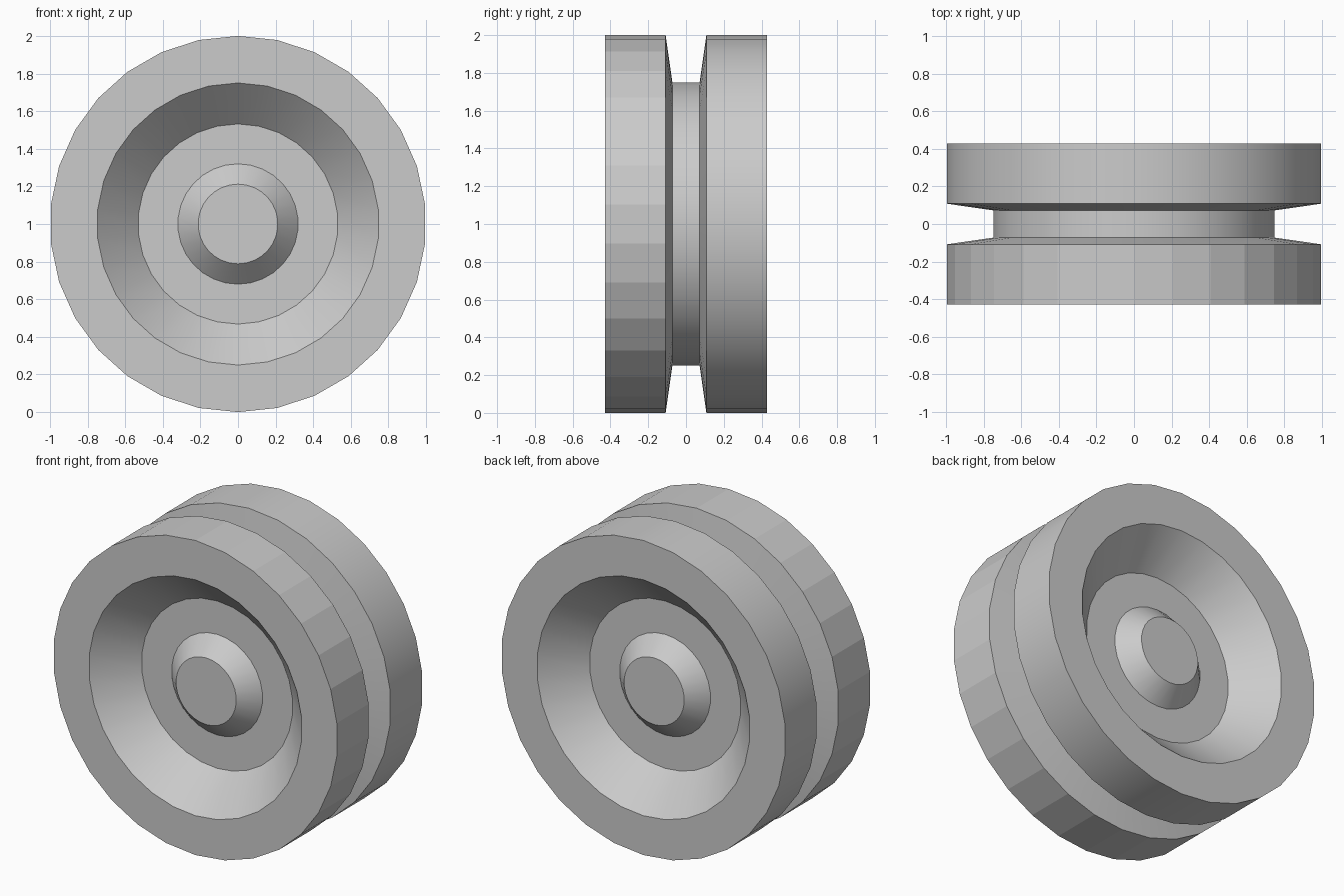
import bpy, bmesh
from math import sin, cos, tau, radians

if "Cube" in bpy.data.objects:
    bpy.data.objects.remove(bpy.data.objects["Cube"])

SIDES = 30
CENTRE_Z = 1.0

# Half profile (radius, distance from the mid plane), hub cap to groove floor
half = [(0.212, 0.32), (0.32, 0.21), (0.532, 0.21), (0.75, 0.428),
        (1.0, 0.428), (1.0, 0.108), (0.75, 0.072)]
# Mirror the half profile: front (-y) first, then back (+y)
profile = [(r, -d) for r, d in half] + [(r, d) for r, d in reversed(half)]
TREAD_STRIP = 4  # profile segment forming the front tread

bm = bmesh.new()

# Rings around the y axis, with a corner at the very top
rings = [[bm.verts.new((r * sin(tau * i / SIDES), y,
                        CENTRE_Z + r * cos(tau * i / SIDES)))
          for i in range(SIDES)] for r, y in profile]

# Side strips; the front tread stays faceted, all others are smooth
front_tread = []
for s, (a, b) in enumerate(zip(rings, rings[1:])):
    for i in range(SIDES):
        j = (i + 1) % SIDES
        face = bm.faces.new((a[i], a[j], b[j], b[i]))
        if s == TREAD_STRIP:
            front_tread.append(face)

# Hub caps
bm.faces.new(rings[0])
bm.faces.new(rings[-1])
bmesh.ops.recalc_face_normals(bm, faces=bm.faces[:])
bm.faces.index_update()
flat_ids = [f.index for f in front_tread]

mesh = bpy.data.meshes.new("grooved_wheel")
bm.to_mesh(mesh)
bm.free()
wheel = bpy.data.objects.new("grooved_wheel", mesh)
bpy.context.collection.objects.link(wheel)

# Smooth shading with crisp profile edges
bpy.context.view_layer.objects.active = wheel
wheel.select_set(True)
bpy.ops.object.shade_smooth_by_angle(angle=radians(30))
for i in flat_ids:
    mesh.polygons[i].use_smooth = False
